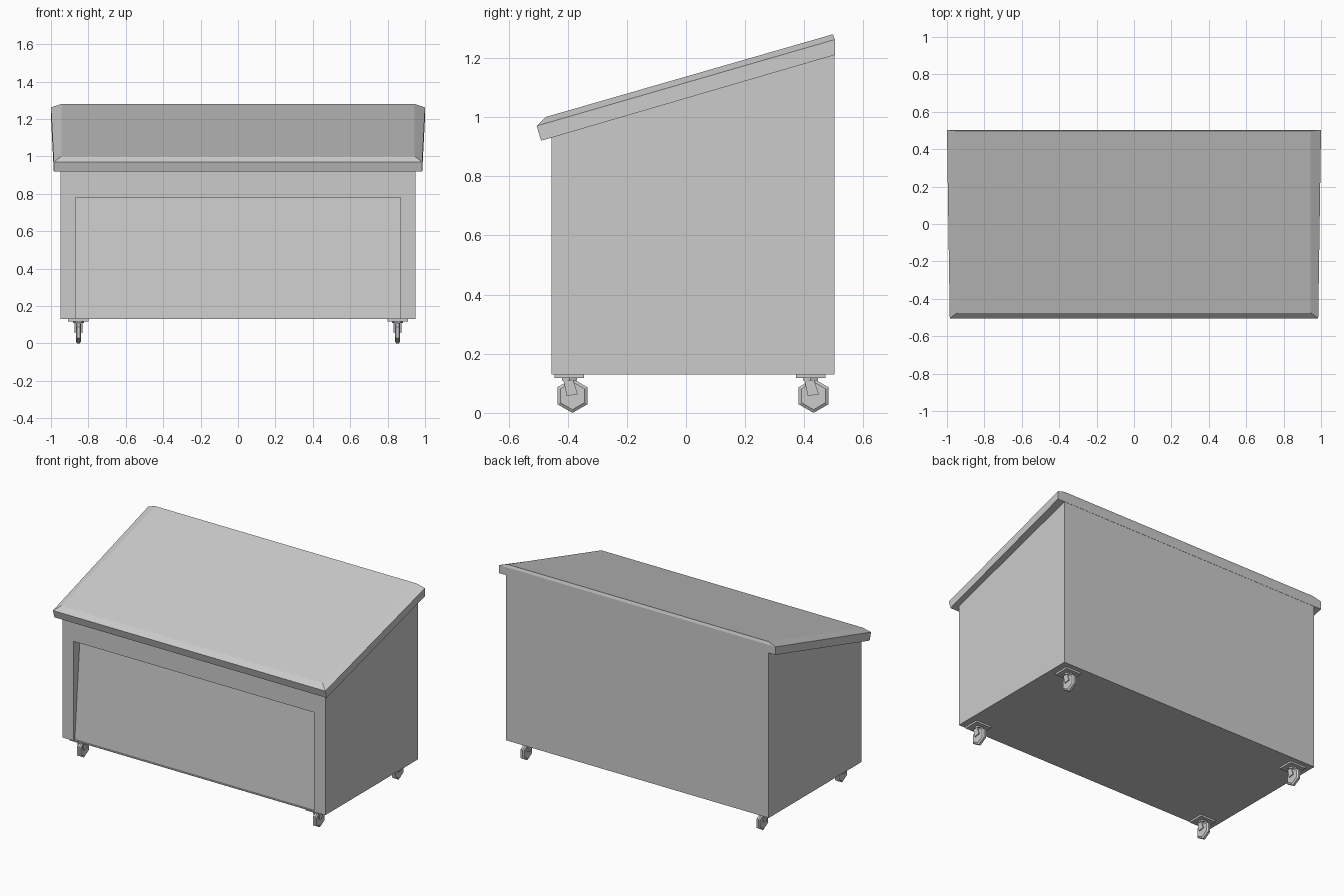
import bpy, bmesh, math

if "Cube" in bpy.data.objects:
    bpy.data.objects.remove(bpy.data.objects["Cube"])

def loft(name, rings):
    """Closed mesh through a list of equal-length point rings, capped at both ends."""
    bm = bmesh.new()
    vs = [[bm.verts.new(p) for p in r] for r in rings]
    n = len(rings[0])
    for a, b in zip(vs, vs[1:]):
        for i in range(n):
            j = (i + 1) % n
            bm.faces.new((a[i], a[j], b[j], b[i]))
    bm.faces.new(vs[0])
    bm.faces.new(vs[-1])
    bmesh.ops.recalc_face_normals(bm, faces=bm.faces)
    me = bpy.data.meshes.new(name)
    bm.to_mesh(me)
    bm.free()
    ob = bpy.data.objects.new(name, me)
    bpy.context.collection.objects.link(ob)
    return ob

def prism(name, yz, x0, x1):
    """Side profile extruded along x."""
    return loft(name, [[(x, y, z) for y, z in yz] for x in (x0, x1)])

def quad_ring(xf, yf, zf, xb, yb, zb):
    """Sloped four-corner outline, symmetric in x."""
    return [(-xf, yf, zf), (xf, yf, zf), (xb, yb, zb), (-xb, yb, zb)]

# cabinet body with sloped top and a leaning recessed front panel
body = prism("cabinet_body", [(-.455, .13), (.502, .13), (.502, 1.21), (-.455, .931)], -.95, .95)
cutter = prism("recess_cutter", [(-.55, .134), (-.443, .134), (-.39, .78), (-.55, .78)], -.87, .87)
cutter.hide_render = True
mod = body.modifiers.new("front_recess", 'BOOLEAN')
mod.operation = 'DIFFERENCE'
mod.solver = 'EXACT'
mod.object = cutter
bpy.context.view_layer.objects.active = body
bpy.ops.object.modifier_apply(modifier=mod.name)
bpy.data.objects.remove(cutter)

# sloped lid with chamfered edges, slightly wider at the back
loft("sloped_lid", [
    quad_ring(.985, -.49, .92, 1.0, .503, 1.21),
    quad_ring(.985, -.505, .97, 1.0, .503, 1.262),
    quad_ring(.945, -.475, 1.0, .945, .497, 1.28)])

# casters: mount plate, swivel, fork arms and six-sided wheel
def caster(tag, x, y):
    sq = [(y - .05, .118), (y + .05, .118), (y + .05, .131), (y - .05, .131)]
    prism("caster_plate_" + tag, sq, x - .055, x + .055)
    loft("caster_swivel_" + tag,
         [[(x + .03 * math.cos(a), y + .03 * math.sin(a), z)
           for a in (k * math.pi / 3 for k in range(6))] for z in (.109, .12)])
    arm = [(y - .022, .118), (y + .010, .118), (y + .028, .063), (y - .009, .057)]
    for s, side in ((-1, "left"), (1, "right")):
        prism(f"caster_fork_{side}_{tag}", arm, x + s * .015, x + s * .021)
    rings = []
    for dx, r in ((-.014, .047), (-.007, .058), (.007, .058), (.014, .047)):
        rings.append([(x + dx, y + .01 + r * math.sin(k * math.pi / 3),
                       .058 + r * math.cos(k * math.pi / 3)) for k in range(6)])
    loft("caster_wheel_" + tag, rings)

for sx, sn in ((-1, "left"), (1, "right")):
    for cy, yn in ((-.394, "front"), (.421, "back")):
        caster(f"{yn}_{sn}", sx * .853, cy)
